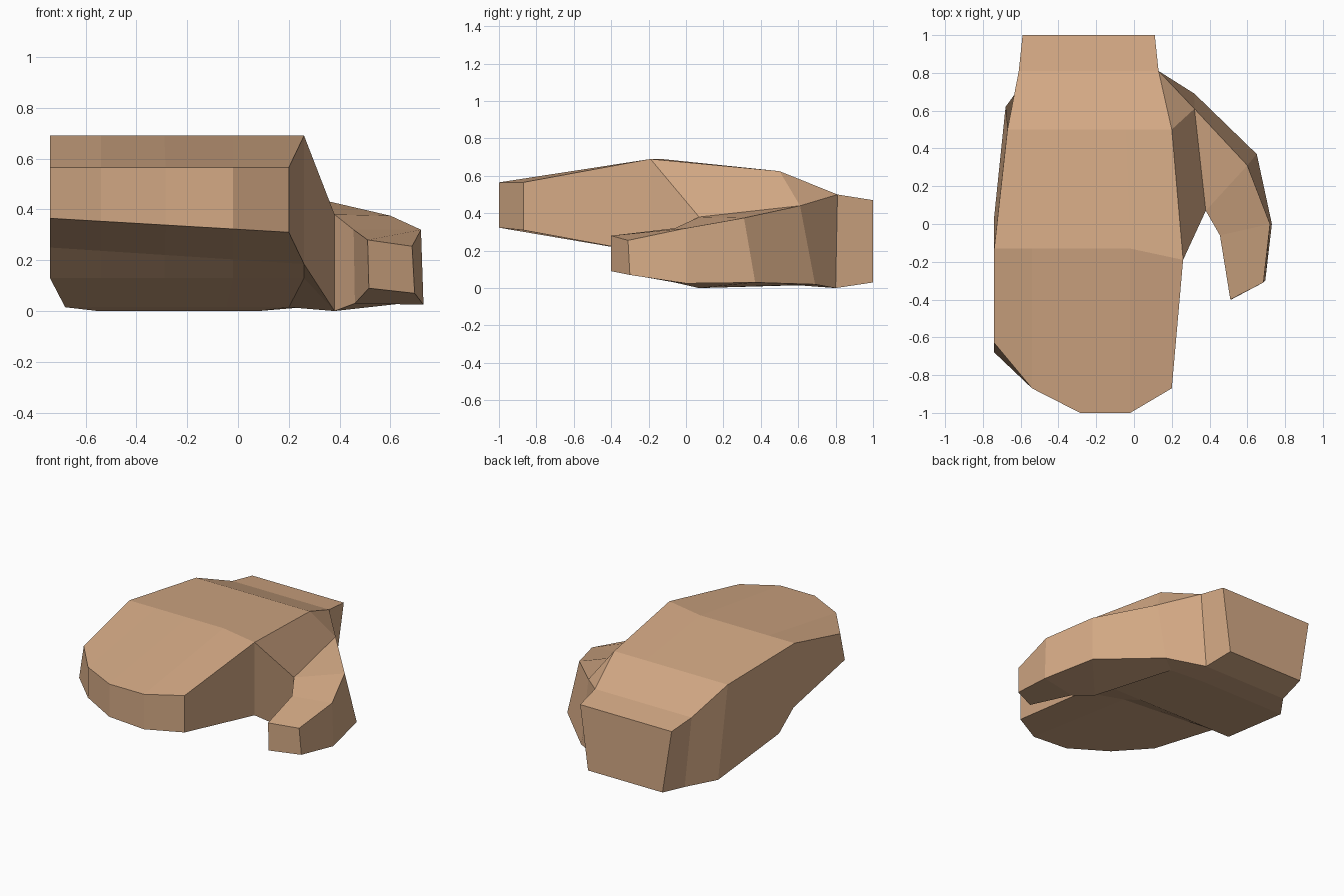
import bpy, bmesh

if "Cube" in bpy.data.objects:
    bpy.data.objects.remove(bpy.data.objects["Cube"])

skin = bpy.data.materials.new("tan skin")
skin.diffuse_color = (0.66, 0.40, 0.235, 1)
skin.use_nodes = True
skin.node_tree.nodes["Principled BSDF"].inputs["Base Color"].default_value = skin.diffuse_color

bm = bmesh.new()
V = lambda *p: bm.verts.new(p)
COLS = (0, 0.2, 0.45, 0.72, 1)  # finger columns, left to right


def row(xl, xr, yl, yr, zl, zr):
    """Row of five points across the hand; only the last one takes yr."""
    return [V(xl + (xr - xl) * t, yr if t == 1 else yl, zl + (zr - zl) * t) for t in COLS]


def strip(a, b):
    for i in range(len(a) - 1):
        bm.faces.new((a[i], a[i + 1], b[i + 1], b[i]))


# Rounded fingertip rows, top and bottom
tip_xy = ((-0.74, -0.63, -0.68), (-0.54, -0.87, -0.87), (-0.285, -1, -1),
          (-0.02, -1, -1), (0.2, -0.87, -0.87))
top = [[V(x, yt, 0.565) for x, yt, yb in tip_xy]]
bot = [[V(x, yb, 0.365 - 0.055 * (x + 0.74) / 0.94) for x, yt, yb in tip_xy]]

# Back of the hand: knuckles, hand back, wrist
top += [row(-0.74, 0.26, -0.13, -0.19, 0.69, 0.69),
        row(-0.67, 0.20, 0.50, 0.50, 0.625, 0.625),
        row(-0.61, 0.13, 0.81, 0.81, 0.50, 0.50),
        row(-0.59, 0.11, 1, 1, 0.47, 0.47)]
# Underside: finger base, palm front, palm heel, wrist
bot += [row(-0.74, 0.26, -0.12, -0.19, 0.25, 0.185),
        row(-0.74, 0.26, 0.04, 0.04, 0.13, 0.13),
        row(-0.68, 0.20, 0.62, 0.60, 0.015, 0.015),
        row(-0.55, 0.08, 0.80, 0.80, 0, 0),
        row(-0.52, 0.05, 1, 1, 0.03, 0.03)]
for rows in (top, bot):
    for a, b in zip(rows, rows[1:]):
        strip(a, b)
strip(top[0], bot[0])     # fingertip front
strip(top[-1], bot[-1])   # wrist end

# Left side of the hand
T, B = [r[0] for r in top], [r[0] for r in bot]
for f in ((T[0], T[1], B[1], B[0]), (T[1], T[2], B[2], B[1]), (T[2], B[3], B[2]),
          (T[2], T[3], B[4], B[3]), (T[3], T[4], B[5], B[4])):
    bm.faces.new(f)

# Thumb points, from the heel outward to the tip; inner ones from the web
out_t = [V(0.32, 0.61, 0.44), V(0.60, 0.31, 0.375), V(0.72, 0, 0.32), V(0.685, -0.31, 0.255)]
out_b = [V(0.32, 0.69, 0.02), V(0.65, 0.37, 0.03), V(0.73, 0, 0.025), V(0.695, -0.30, 0.07)]
in_t = [V(0.38, 0.07, 0.38), V(0.455, -0.06, 0.32), V(0.51, -0.40, 0.28)]
in_b = [V(0.38, 0.07, 0), V(0.46, -0.06, 0.03), V(0.515, -0.40, 0.09)]
strip(out_t, out_b)
strip(in_t, in_b)
bm.faces.new((out_t[3], out_b[3], in_b[2], in_t[2]))
for o, n in ((out_t, in_t), (out_b, in_b)):
    bm.faces.new((o[0], o[1], n[0]))
    strip(o[1:], n)

# Right side of the hand, joined to the thumb
T, B = [r[-1] for r in top], [r[-1] for r in bot]
for f in ((T[0], T[1], B[1], B[0]),
          (T[1], in_t[0], in_b[0], B[1]),
          (T[1], T[2], out_t[0], in_t[0]),
          (T[2], T[3], out_t[0]),
          (T[3], out_t[0], out_b[0], B[4]),
          (T[3], T[4], B[5], B[4]),
          (B[1], in_b[0], B[2]),
          (B[2], in_b[0], B[3]),
          (B[3], in_b[0], out_b[0]),
          (B[3], out_b[0], B[4])):
    bm.faces.new(f)

bmesh.ops.recalc_face_normals(bm, faces=bm.faces)
mesh = bpy.data.meshes.new("mitten_hand")
bm.to_mesh(mesh)
bm.free()
mesh.materials.append(skin)
bpy.context.collection.objects.link(bpy.data.objects.new("mitten_hand", mesh))
